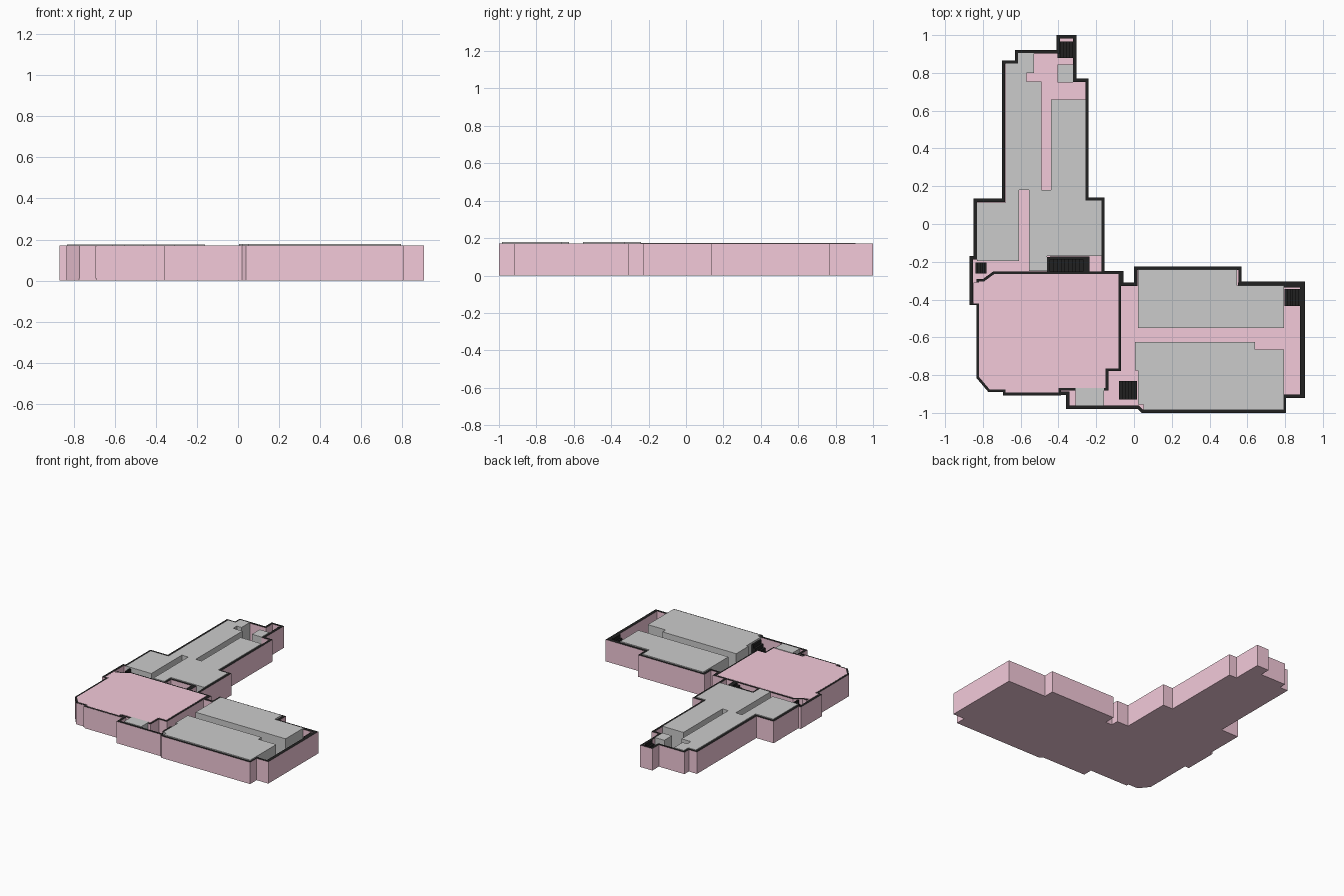
import bpy, bmesh
from mathutils import Vector

if "Cube" in bpy.data.objects:
    bpy.data.objects.remove(bpy.data.objects["Cube"])


def material(name, rgb):
    m = bpy.data.materials.new(name)
    m.diffuse_color = (*rgb, 1)
    m.use_nodes = True
    m.node_tree.nodes["Principled BSDF"].inputs["Base Color"].default_value = m.diffuse_color
    return m


PINK = material("pink", (0.9, 0.59, 0.7))
BLACK = material("black", (0.015, 0.015, 0.015))


def finish(bm, name, side=None, top=None):
    bmesh.ops.recalc_face_normals(bm, faces=bm.faces)
    if top:
        for f in bm.faces:
            f.material_index = 1 if f.normal.z > 0.9 else 0
    me = bpy.data.meshes.new(name)
    bm.to_mesh(me)
    bm.free()
    for m in (side, top):
        if m:
            me.materials.append(m)
    ob = bpy.data.objects.new(name, me)
    bpy.context.collection.objects.link(ob)
    return ob


def prism(name, pts, z0, z1, side=None, top=None):
    bm = bmesh.new()
    lo = [bm.verts.new((x, y, z0)) for x, y in pts]
    hi = [bm.verts.new((x, y, z1)) for x, y in pts]
    bm.faces.new(lo)
    bm.faces.new(hi)
    for i in range(len(pts)):
        j = (i + 1) % len(pts)
        bm.faces.new((lo[i], lo[j], hi[j], hi[i]))
    return finish(bm, name, side, top)


def rect(x0, x1, y0, y1):
    return [(x0, y0), (x1, y0), (x1, y1), (x0, y1)]


def inset(pts, d):
    # mitred inward offset of a counter-clockwise outline
    out = []
    for i, p in enumerate(pts):
        p, a, b = Vector(p), Vector(pts[i - 1]), Vector(pts[(i + 1) % len(pts)])
        u, v = (p - a).normalized(), (b - p).normalized()
        n1, n2 = Vector((-u.y, u.x)), Vector((-v.y, v.x))
        out.append(tuple(p + (n1 + n2) * d / (1 + n1.dot(n2))))
    return out


def ring(name, pts, d, z0, z1, side, top):
    bm = bmesh.new()
    inner = inset(pts, d)
    loops = [[bm.verts.new((x, y, z)) for x, y in ps]
             for ps, z in ((pts, z0), (pts, z1), (inner, z1), (inner, z0))]
    n = len(pts)
    for k in range(4):
        a, b = loops[k], loops[(k + 1) % 4]
        for i in range(n):
            j = (i + 1) % n
            bm.faces.new((a[i], a[j], b[j], b[i]))
    return finish(bm, name, side, top)


WALL = 0.17
FLOOR = 0.01
ROOM = 0.175

# Building footprint: floor slab and outer wall
outline = [(-.41, 1), (-.41, .92), (-.63, .92), (-.63, .865), (-.7, .865), (-.7, .135),
           (-.85, .135), (-.85, -.17), (-.87, -.17), (-.87, -.43), (-.835, -.43),
           (-.835, -.81), (-.775, -.885), (-.69, -.885), (-.69, -.905), (-.36, -.905),
           (-.36, -.98), (.02, -.98), (.04, -1), (.805, -1), (.805, -.92), (.905, -.92),
           (.905, -.305), (.57, -.305), (.57, -.225), (0, -.225), (0, -.31), (-.055, -.31),
           (-.055, -.25), (-.155, -.25), (-.155, .14), (-.24, .14), (-.24, .77),
           (-.305, .77), (-.305, 1)]
prism("floor_slab", outline, 0, FLOOR, PINK)
ring("outer_wall", outline, 0.018, FLOOR, WALL, PINK, BLACK)

# Main hall: raised block with dark wall edge and pink top
hall = [(-.82, -.81), (-.765, -.875), (-.68, -.875), (-.68, -.893), (-.4, -.893),
        (-.4, -.867), (-.15, -.867), (-.15, -.765), (-.082, -.765), (-.082, -.265),
        (-.74, -.265), (-.795, -.305), (-.82, -.305)]
prism("hall_wall", inset(hall, -0.014), FLOOR, WALL - 0.001, PINK, BLACK)
prism("hall_top", hall, WALL - 0.01, WALL + 0.001, PINK)
prism("hall_side_strip", rect(-.85, -.82, -.42, -.31), FLOOR, WALL + 0.001, PINK)

# Grey room blocks
prism("north_rooms", [(-.68, .85), (-.615, .85), (-.615, .905), (-.53, .905), (-.53, .8),
                      (-.57, .8), (-.57, .755), (-.49, .755), (-.49, .18), (-.44, .18),
                      (-.44, .66), (-.258, .66), (-.258, .125), (-.172, .125), (-.172, -.17),
                      (-.46, -.17), (-.46, -.25), (-.555, -.25), (-.555, .18), (-.61, .18),
                      (-.61, -.195), (-.832, -.195), (-.832, .115), (-.68, .115)], FLOOR, ROOM)
prism("east_upper_rooms", [(.02, -.24), (.02, -.55), (.795, -.55), (.795, -.325),
                           (.545, -.325), (.545, -.24)], FLOOR, ROOM + 0.003)
prism("east_lower_rooms", [(.005, -.625), (.005, -.775), (.022, -.775), (.022, -.955),
                           (.05, -.955), (.05, -.984), (.795, -.984), (.795, -.665),
                           (.64, -.665), (.64, -.625)], FLOOR, ROOM + 0.003)
prism("north_small_room", rect(-.405, -.322, .75, .845), FLOOR, ROOM)
prism("south_small_room", rect(-.31, -.16, -.962, -.867), FLOOR, ROOM)

# Thicker and inner wall pieces
for name, r in (("east_wall_thick", (.88, .9, -.915, -.31)),
                ("north_east_wall_thick", (.55, .9, -.335, -.31)),
                ("stair_wall_left", (-.46, -.445, -.255, -.175)),
                ("stair_wall_back", (-.445, -.235, -.188, -.172)),
                ("stair_wall_right", (-.25, -.235, -.255, -.188))):
    prism(name, rect(*r), FLOOR, WALL, PINK, BLACK)


# Dark staircases, climbing along x
def stairs(name, x0, x1, y0, y1, steps=6):
    w = (x1 - x0) / steps
    pts = [(x0, FLOOR)]
    for i in range(steps):
        z = FLOOR + (i + 1) * (WALL - FLOOR) / steps
        pts += [(x0 + i * w, z), (x0 + (i + 1) * w, z)]
    pts.append((x1, FLOOR))
    bm = bmesh.new()
    a = [bm.verts.new((x, y0, z)) for x, z in pts]
    b = [bm.verts.new((x, y1, z)) for x, z in pts]
    bm.faces.new(a)
    bm.faces.new(b)
    for i in range(len(a)):
        j = (i + 1) % len(a)
        bm.faces.new((a[i], a[j], b[j], b[i]))
    finish(bm, name, BLACK)


stairs("north_stairs", -.405, -.312, .88, .965)
stairs("middle_stairs", -.445, -.25, -.253, -.188, 10)
stairs("west_stairs", -.84, -.78, -.262, -.205, 5)
stairs("south_stairs", -.08, .015, -.93, -.83)
stairs("east_stairs", .797, .882, -.435, -.345)
